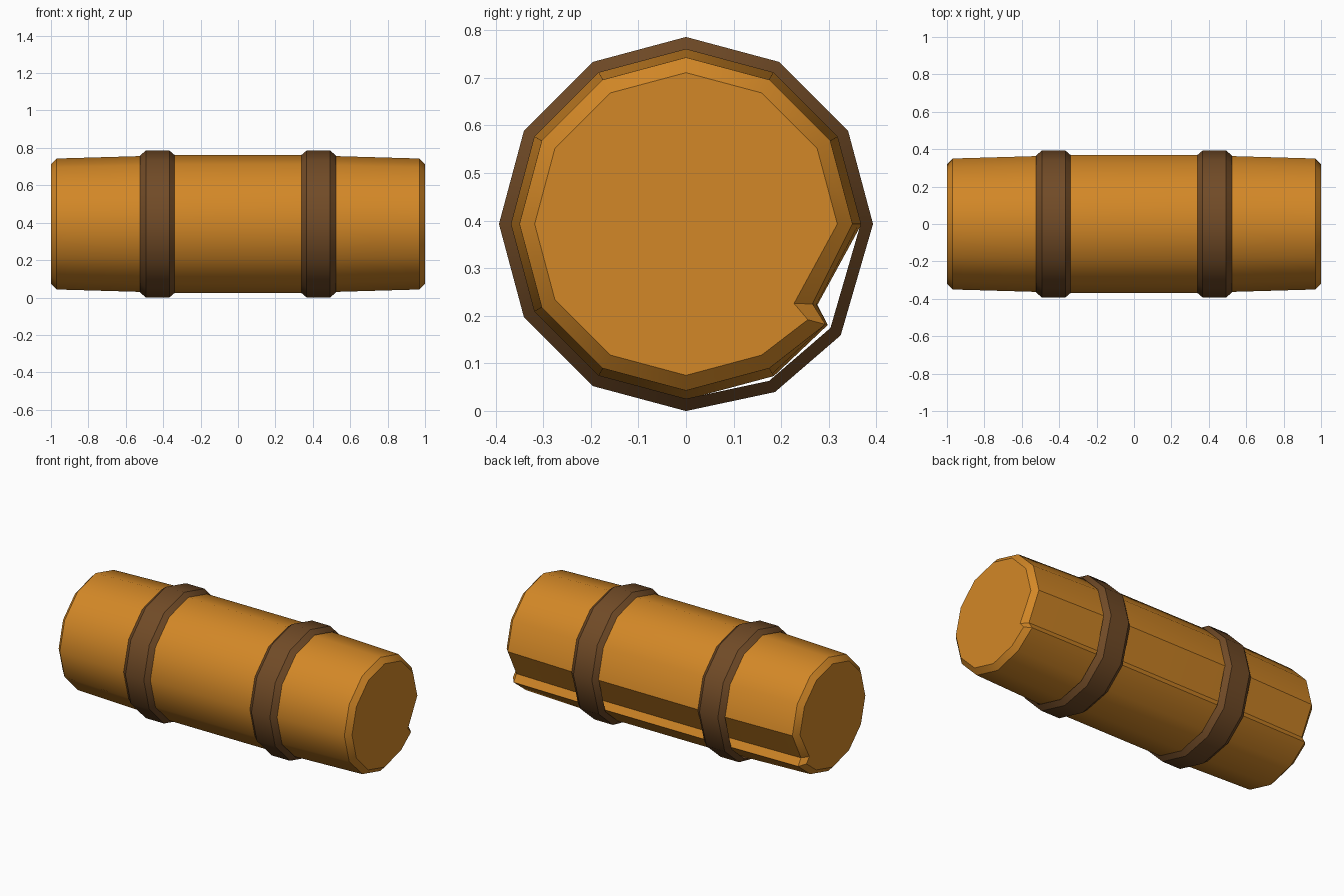
import bpy, bmesh, math
from mathutils import Vector

if "Cube" in bpy.data.objects:
    bpy.data.objects.remove(bpy.data.objects["Cube"])

CZ = 0.393  # height of the barrel axis


def material(name, col):
    m = bpy.data.materials.new(name)
    m.diffuse_color = (*col, 1)
    m.use_nodes = True
    m.node_tree.nodes["Principled BSDF"].inputs["Base Color"].default_value = m.diffuse_color
    return m


WOOD = material("orange wood", (0.65, 0.245, 0.02))
BAND = material("dark brown band", (0.165, 0.07, 0.02))


def polar(r, deg):
    return (r * math.cos(math.radians(deg)), r * math.sin(math.radians(deg)))


def loft(name, sections, mat, closed=False):
    """Skin a list of (x, [(y, z), ...]) sections along x."""
    bm = bmesh.new()
    loops = [[bm.verts.new((x, y, z + CZ)) for y, z in pts] for x, pts in sections]
    pairs = list(zip(loops, loops[1:]))
    if closed:
        pairs.append((loops[-1], loops[0]))
    else:
        bm.faces.new(loops[0])
        bm.faces.new(loops[-1])
    for a, b in pairs:
        n = len(a)
        for i in range(n):
            j = (i + 1) % n
            bm.faces.new((a[i], a[j], b[j], b[i]))
    bmesh.ops.recalc_face_normals(bm, faces=bm.faces)
    me = bpy.data.meshes.new(name)
    bm.to_mesh(me)
    bm.free()
    me.materials.append(mat)
    ob = bpy.data.objects.new(name, me)
    bpy.context.collection.objects.link(ob)
    bpy.ops.object.select_all(action='DESELECT')
    ob.select_set(True)
    bpy.context.view_layer.objects.active = ob
    bpy.ops.object.shade_smooth_by_angle(angle=math.radians(35))
    return ob


# Barrel body: twelve sides with one corner pushed in as a notch
def body_section(r, inner, outer):
    return [polar(r, a) for a in range(0, 301, 30)] + [outer, inner]


half = [
    (0.34, body_section(0.369, (0.276, -0.170), (0.298, -0.212))),
    (0.52, body_section(0.363, (0.274, -0.169), (0.298, -0.212))),
    (0.97, body_section(0.350, (0.266, -0.168), (0.293, -0.211))),
    (1.00, body_section(0.318, (0.227, -0.167), (0.256, -0.201))),
]
loft("barrel_body", [(-x, p) for x, p in reversed(half)] + half, WOOD)


# Hoops: chamfered bands that bridge the notch
def band_section(r):
    s = r / 0.393
    pts = [polar(r, a) for a in range(0, 271, 30)]
    return pts + [(0.187 * s, -0.353 * s), (0.325 * s, -0.234 * s)]


for side, label in ((-1, "left"), (1, "right")):
    profile = [(0.337, 0.367), (0.367, 0.393), (0.492, 0.393), (0.523, 0.367)]
    loft(label + "_hoop", [(side * x, band_section(r)) for x, r in profile], BAND, closed=True)
